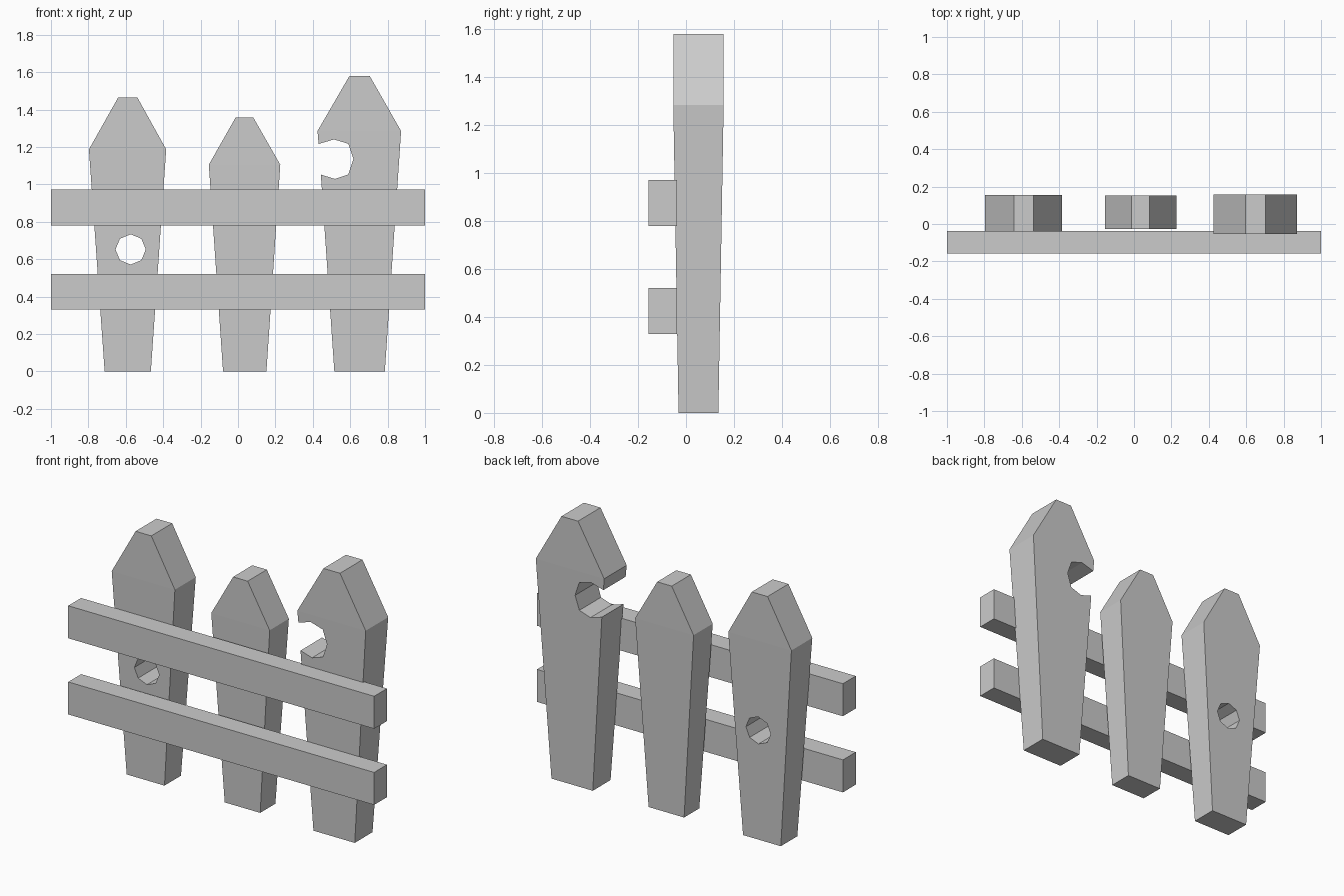
import bpy, bmesh, math

if "Cube" in bpy.data.objects:
    bpy.data.objects.remove(bpy.data.objects["Cube"])


def new_object(name, bm):
    bmesh.ops.recalc_face_normals(bm, faces=bm.faces)
    mesh = bpy.data.meshes.new(name)
    bm.to_mesh(mesh)
    bm.free()
    obj = bpy.data.objects.new(name, mesh)
    bpy.context.collection.objects.link(obj)
    return obj


def picket(name, base, shoulder, tip, depth_base, depth_top, notch=()):
    """Each level is (x left, x right, z); depth flares up to the shoulder."""
    (bl, br, _), (sl, sr, sz), (tl, tr, tz) = base, shoulder, tip
    outline = [(bl, 0), (br, 0), (sr, sz), (tr, tz), (tl, tz), (sl, sz), *notch]
    bm = bmesh.new()
    sides = []
    for side in (0, 1):
        ring = []
        for x, z in outline:
            t = min(z / sz, 1)
            y = depth_base[side] + (depth_top[side] - depth_base[side]) * t
            ring.append(bm.verts.new((x, y, z)))
        sides.append(ring)
    front, back = sides
    n = len(outline)
    for i in range(n):
        j = (i + 1) % n
        bm.faces.new((front[i], front[j], back[j], back[i]))
    # body and pointed cap meet at the shoulder line
    for ring in sides:
        bm.faces.new(ring[2:6])
        bm.faces.new(ring[:3] + ring[5:])
    return new_object(name, bm)


def rail(name, z0, z1):
    bm = bmesh.new()
    bmesh.ops.create_cube(bm, size=1)
    for v in bm.verts:
        v.co = (v.co.x * 2, -0.097 + v.co.y * 0.12, (z0 + z1) / 2 + v.co.z * (z1 - z0))
    return new_object(name, bm)


# Pickets
left = picket("left_picket", (-0.713, -0.466, 0), (-0.797, -0.384, 1.187),
              (-0.641, -0.538, 1.464), (-0.021, 0.133), (-0.041, 0.154))
picket("middle_picket", (-0.08, 0.152, 0), (-0.156, 0.226, 1.105),
       (-0.013, 0.082, 1.357), (-0.01, 0.132), (-0.027, 0.152))
# broken bite in the left edge of the tall picket
bite = [(0.431, 1.216), (0.513, 1.24), (0.59, 1.217), (0.617, 1.135),
        (0.59, 1.053), (0.518, 1.029), (0.443, 1.052)]
picket("right_picket", (0.515, 0.785, 0), (0.425, 0.872, 1.285),
       (0.596, 0.704, 1.58), (-0.031, 0.135), (-0.053, 0.157), bite)

# Octagonal knot hole in the left picket
bpy.ops.mesh.primitive_cylinder_add(vertices=8, radius=0.081, depth=0.6,
                                    location=(-0.574, 0.05, 0.652),
                                    rotation=(math.pi / 2, 0, 0))
cutter = bpy.context.object
cutter.name = "knot_hole_cutter"
cutter.hide_render = True
cutter.display_type = 'WIRE'
hole = left.modifiers.new("knot_hole", 'BOOLEAN')
hole.operation = 'DIFFERENCE'
hole.solver = 'EXACT'
hole.object = cutter

# Rails
rail("lower_rail", 0.33, 0.522)
rail("upper_rail", 0.78, 0.972)
